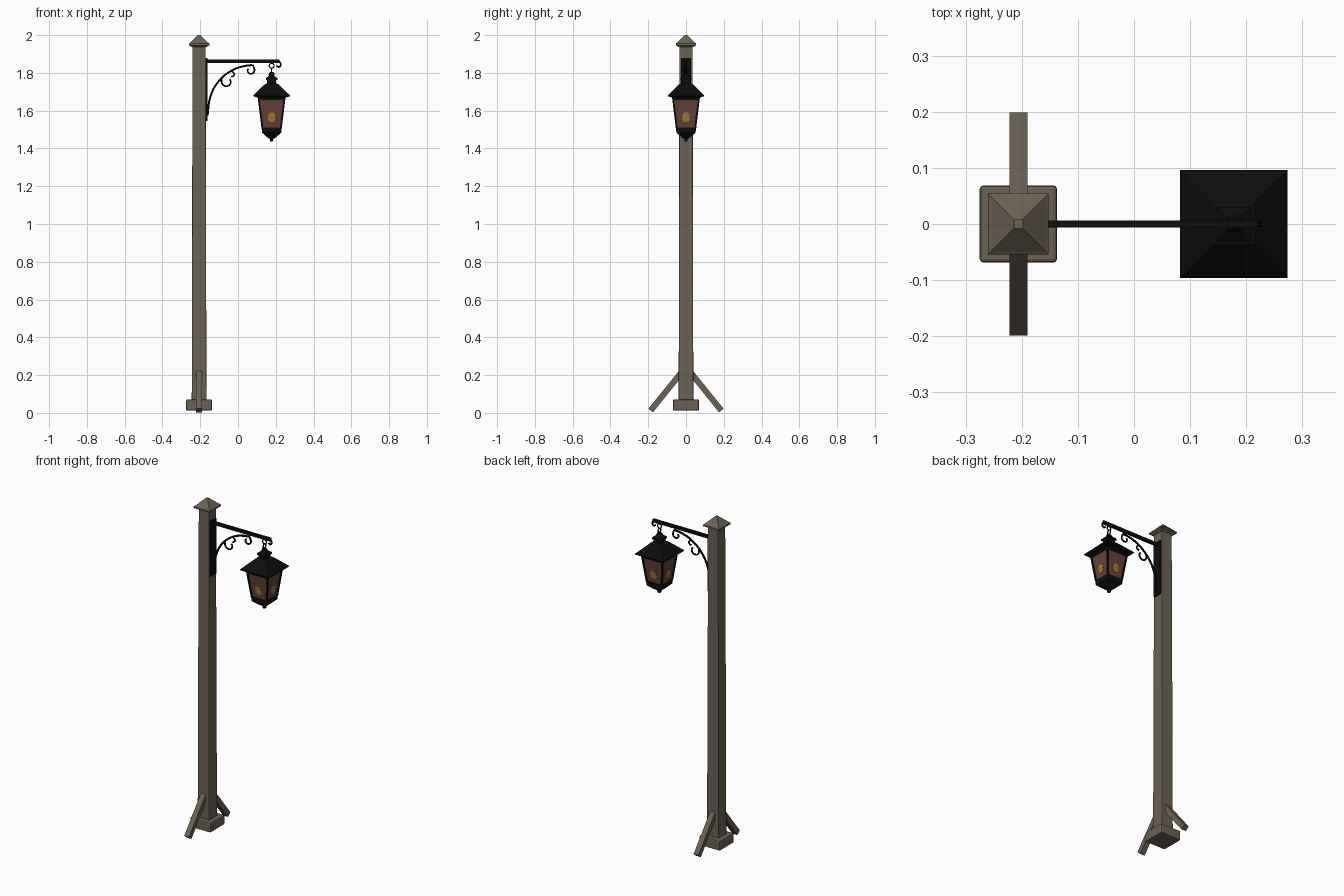
import bpy, bmesh, math
from mathutils import Vector

if "Cube" in bpy.data.objects:
    bpy.data.objects.remove(bpy.data.objects["Cube"])


def material(name, rgb):
    m = bpy.data.materials.new(name)
    m.diffuse_color = (*rgb, 1)
    m.use_nodes = True
    m.node_tree.nodes["Principled BSDF"].inputs["Base Color"].default_value = m.diffuse_color
    return m


WOOD = material("weathered_wood", (0.150, 0.122, 0.090))
IRON = material("black_iron", (0.004, 0.004, 0.004))
GLASS = material("amber_glass", (0.135, 0.054, 0.040))
GLOW = material("flame_glow", (0.40, 0.19, 0.035))
PX, LX = -0.206, 0.178          # post and lantern centres


def add_object(name, bm, mat, bevel=0):
    bmesh.ops.recalc_face_normals(bm, faces=bm.faces)
    me = bpy.data.meshes.new(name)
    bm.to_mesh(me)
    bm.free()
    ob = bpy.data.objects.new(name, me)
    bpy.context.collection.objects.link(ob)
    me.materials.append(mat)
    if bevel:
        b = ob.modifiers.new("bevel", 'BEVEL')
        b.width, b.segments = bevel, 2
    return ob


def stack(name, x, levels, mat, bevel=0):
    """Square column through (half width, z) levels."""
    bm = bmesh.new()
    rings = [[bm.verts.new((x + sx * h, sy * h, z))
              for sx, sy in ((-1, -1), (1, -1), (1, 1), (-1, 1))] for h, z in levels]
    for a, b in zip(rings, rings[1:]):
        for i in range(4):
            bm.faces.new((a[i], a[(i + 1) % 4], b[(i + 1) % 4], b[i]))
    bm.faces.new(rings[0])
    bm.faces.new(rings[-1])
    return add_object(name, bm, mat, bevel)


def beam(name, a, b, w, d, mat, bevel=0):
    """Rectangular bar from a to b; w is its y (or x) width, d its depth."""
    a, b = Vector(a), Vector(b)
    t = (b - a).normalized()
    side = Vector((1, 0, 0)) if abs(t.x) < 0.1 else Vector((0, 1, 0))
    side = (side - t * side.dot(t)).normalized()
    up = t.cross(side)
    bm = bmesh.new()
    rings = [[bm.verts.new(p + side * (i * w / 2) + up * (j * d / 2))
              for i, j in ((-1, -1), (1, -1), (1, 1), (-1, 1))] for p in (a, b)]
    for i in range(4):
        k = (i + 1) % 4
        bm.faces.new((rings[0][i], rings[0][k], rings[1][k], rings[1][i]))
    bm.faces.new(rings[0])
    bm.faces.new(rings[1])
    return add_object(name, bm, mat, bevel)


def rod(name, pts, r=0.005):
    """Smooth iron rod through (x, z) points in the y = 0 plane."""
    cu = bpy.data.curves.new(name, 'CURVE')
    cu.dimensions = '3D'
    cu.bevel_depth, cu.bevel_resolution = r, 1
    cu.resolution_u, cu.use_fill_caps = 5, True
    sp = cu.splines.new('BEZIER')
    sp.bezier_points.add(len(pts) - 1)
    for p, (x, z) in zip(sp.bezier_points, pts):
        p.co = (x, 0, z)
        p.handle_left_type = p.handle_right_type = 'AUTO'
    cu.materials.append(IRON)
    ob = bpy.data.objects.new(name, cu)
    bpy.context.collection.objects.link(ob)
    bpy.ops.object.select_all(action='DESELECT')
    ob.select_set(True)
    bpy.context.view_layer.objects.active = ob
    bpy.ops.object.convert(target='MESH')
    bpy.ops.object.shade_smooth_by_angle()


def spiral(cx, cz, r0, r1, a0, a1, n=8):
    return [(cx + (r0 + (r1 - r0) * i / n) * math.cos(math.radians(a0 + (a1 - a0) * i / n)),
             cz + (r0 + (r1 - r0) * i / n) * math.sin(math.radians(a0 + (a1 - a0) * i / n)))
            for i in range(n + 1)]


# Wooden post, foot block, cap and two braces
stack("post", PX, [(0.039, 0.04), (0.038, 0.5), (0.0365, 1.2), (0.0345, 1.95)], WOOD, 0.003)
stack("foot_block", PX, [(0.069, 0.012), (0.069, 0.071)], WOOD, 0.007)
stack("post_cap", PX, [(0.040, 1.938), (0.054, 1.946), (0.054, 1.955),
                       (0.048, 1.960), (0.008, 2.0)], WOOD)
for s, n in ((-1, "front"), (1, "back")):
    beam(n + "_brace", (PX, s * 0.187, 0.0125), (PX, s * 0.025, 0.213), 0.032, 0.031, WOOD)

# Iron bracket: wall plate, arm, arch and scrolls
beam("bracket_plate", (-0.167, 0, 1.545), (-0.167, 0, 1.88), 0.010, 0.054, IRON)
beam("bracket_arm", (-0.165, 0, 1.862), (0.220, 0, 1.862), 0.013, 0.019, IRON)
rod("bracket_arch", [(-0.161, 1.575), (-0.146, 1.675), (-0.103, 1.755), (-0.034, 1.812),
                     (0.024, 1.834), (0.078, 1.842)], 0.006)
rod("outer_scroll", [(0.078, 1.842)] + spiral(0.066, 1.814, 0.023, 0.014, 40, -215))
rod("inner_scroll", [(-0.034, 1.812), (-0.020, 1.79), (-0.036, 1.778)])
rod("lower_scroll", [(-0.085, 1.775)] + spiral(-0.060, 1.754, 0.028, 0.020, 165, 400))
rod("arm_tip_hook", [(0.218, 1.862), (0.226, 1.845), (0.217, 1.831), (0.204, 1.838)])

# Chain links, alternately turned
for i, z in enumerate((1.838, 1.813, 1.790)):
    bpy.ops.mesh.primitive_torus_add(location=(LX, 0, z), major_radius=0.013, minor_radius=0.0035,
                                     major_segments=12, minor_segments=6,
                                     rotation=(math.pi / 2, 0, (i % 2) * math.pi / 2))
    link = bpy.context.object
    link.name = "chain_link_%d" % i
    link.data.materials.append(IRON)

# Lantern: roof with chimney, glass body, base with finial
stack("lantern_roof", LX, [(0.070, 1.668), (0.096, 1.676), (0.096, 1.682), (0.036, 1.740),
                           (0.024, 1.744), (0.024, 1.764)], IRON)
stack("chimney_cap", LX, [(0.030, 1.762), (0.030, 1.772), (0.014, 1.784), (0.010, 1.796)], IRON)
TOP, BOT, ZT, ZB = 0.069, 0.049, 1.672, 1.508
stack("lantern_glass", LX, [(BOT, ZB), (TOP, ZT)], GLASS)
stack("lantern_top_rim", LX, [(0.0715, 1.656), (0.074, 1.674)], IRON)
stack("lantern_base", LX, [(0.007, 1.436), (0.009, 1.450), (0.022, 1.458), (0.051, 1.484),
                           (0.053, 1.512)], IRON)
for sx in (-1, 1):
    for sy in (-1, 1):
        beam("lantern_corner_bar", (LX + sx * BOT, sy * BOT, ZB), (LX + sx * TOP, sy * TOP, ZT),
             0.010, 0.010, IRON)

# Flame plates lying on the four glass panes
bm = bmesh.new()
for k in range(4):
    c, s = round(math.cos(k * math.pi / 2)), round(math.sin(k * math.pi / 2))
    vs = []
    for u, z in ((-0.011, -0.024), (0.011, -0.024), (0.019, -0.012), (0.019, 0.014),
                 (0.010, 0.026), (-0.010, 0.026), (-0.019, 0.014), (-0.019, -0.012)):
        z += 1.563
        d = BOT + (TOP - BOT) * (z - ZB) / (ZT - ZB) + 0.002
        vs.append(bm.verts.new((LX + d * c - u * s, d * s + u * c, z)))
    bm.faces.new(vs)
flames = bmesh.ops.extrude_face_region(bm, geom=bm.faces[:])
for v in [g for g in flames["geom"] if isinstance(g, bmesh.types.BMVert)]:
    v.co = Vector((LX + (v.co.x - LX) * 0.95, v.co.y * 0.95, v.co.z))
add_object("flame_plates", bm, GLOW)
